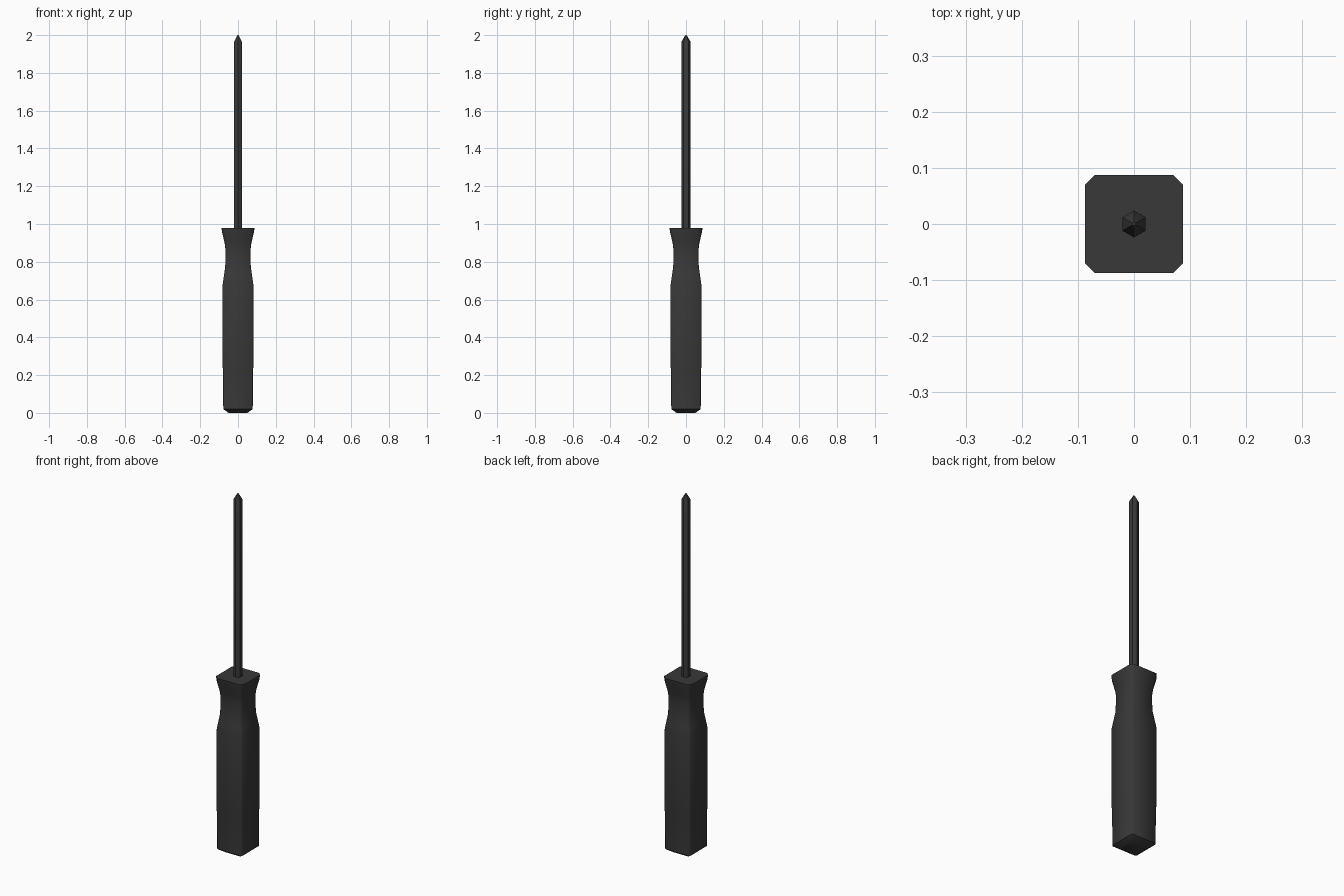
import bpy, bmesh, math

if "Cube" in bpy.data.objects:
    bpy.data.objects.remove(bpy.data.objects["Cube"])


def loft(name, rings, angle):
    """Skin a stack of equal-count rings into a closed solid."""
    bm = bmesh.new()
    loops = [[bm.verts.new(p) for p in ring] for ring in rings]
    n = len(loops[0])
    for a, b in zip(loops, loops[1:]):
        for i in range(n):
            j = (i + 1) % n
            bm.faces.new((a[i], a[j], b[j], b[i]))
    bm.faces.new(loops[0][::-1])
    bm.faces.new(loops[-1])
    bmesh.ops.recalc_face_normals(bm, faces=bm.faces)
    mesh = bpy.data.meshes.new(name)
    bm.to_mesh(mesh)
    bm.free()
    obj = bpy.data.objects.new(name, mesh)
    bpy.context.collection.objects.link(obj)
    bpy.context.view_layer.objects.active = obj
    obj.select_set(True)
    bpy.ops.object.shade_smooth_by_angle(angle=math.radians(angle))
    obj.select_set(False)
    mat = bpy.data.materials.get("dark") or bpy.data.materials.new("dark")
    mat.diffuse_color = (0.04, 0.04, 0.04, 1)
    mat.use_nodes = True
    mat.node_tree.nodes["Principled BSDF"].inputs["Base Color"].default_value = mat.diffuse_color
    mesh.materials.append(mat)
    return obj


def chamfered_square(z, h, c):
    pts = []
    for k in range(4):
        co, si = round(math.cos(k * math.pi / 2)), round(math.sin(k * math.pi / 2))
        for x, y in ((h, h - c), (h - c, h)):
            pts.append((x * co - y * si, x * si + y * co, z))
    return pts


def hexagon(z, r):
    return [(r * math.cos(math.radians(30 + 60 * k)),
             r * math.sin(math.radians(30 + 60 * k)), z) for k in range(6)]


# Handle: height, half width, corner chamfer
profile = [(0, 0.05, 0.004), (0.02, 0.078, 0.006), (0.22, 0.079, 0.006),
           (0.24, 0.081, 0.006), (0.68, 0.081, 0.006), (0.73, 0.074, 0.006),
           (0.77, 0.068, 0.006), (0.82, 0.066, 0.006), (0.87, 0.067, 0.008),
           (0.90, 0.071, 0.010), (0.955, 0.084, 0.015), (0.98, 0.0875, 0.018)]
loft("handle", [chamfered_square(*p) for p in profile], 50)

# Hexagonal shaft with a pointed tip
loft("shaft", [hexagon(0.96, 0.024), hexagon(1.965, 0.024), hexagon(2.0, 0.003)], 30)
